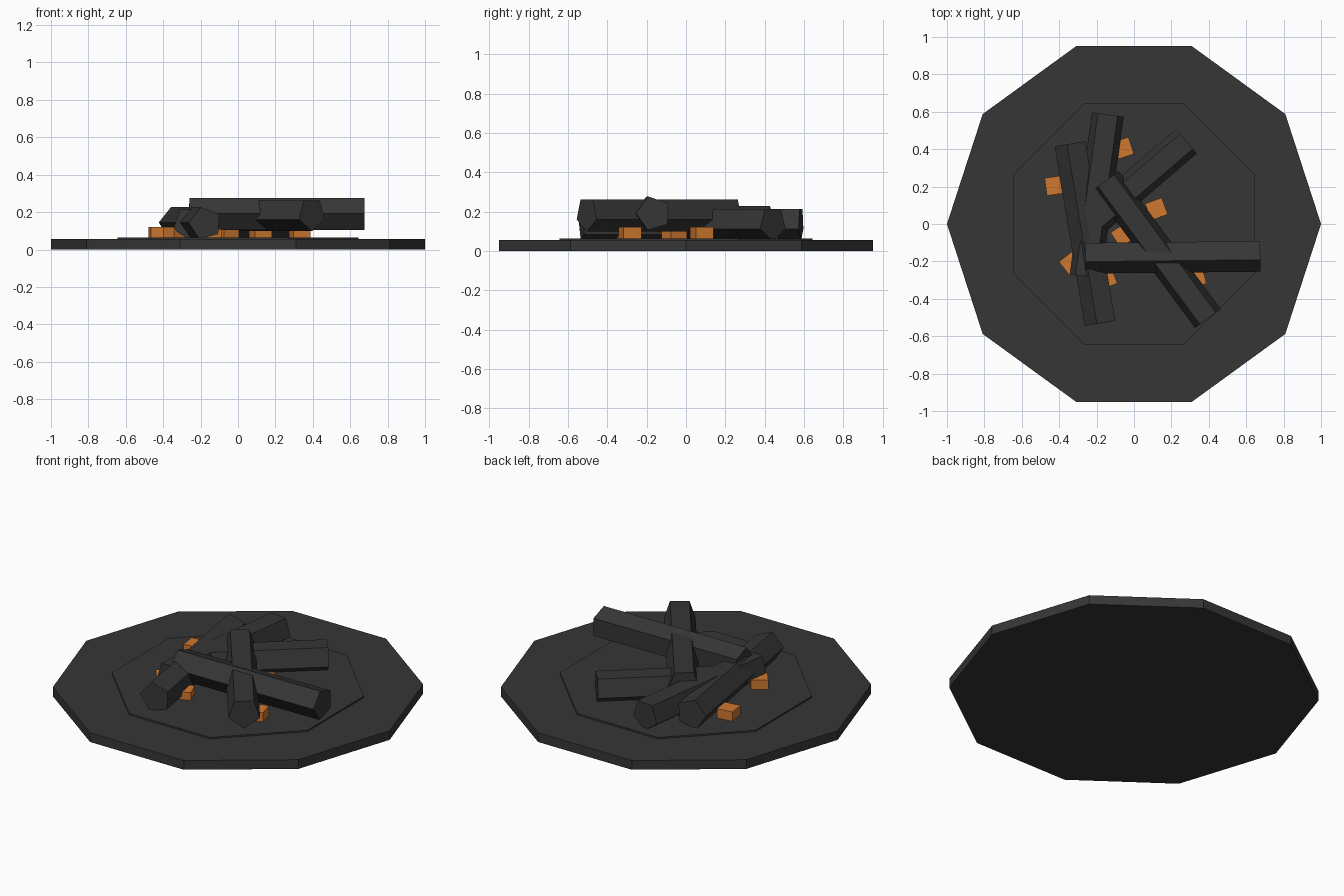
import bpy, bmesh, math
from mathutils import Vector, Matrix

if "Cube" in bpy.data.objects:
    bpy.data.objects.remove(bpy.data.objects["Cube"])


def material(name, rgb):
    m = bpy.data.materials.new(name)
    m.diffuse_color = (*rgb, 1)
    m.use_nodes = True
    m.node_tree.nodes["Principled BSDF"].inputs["Base Color"].default_value = m.diffuse_color
    return m


CHAR = material("charcoal", (0.037, 0.037, 0.037))
EMBER = material("ember_orange", (0.62, 0.19, 0.03))


def finish(name, bm, mat):
    bmesh.ops.recalc_face_normals(bm, faces=bm.faces)
    me = bpy.data.meshes.new(name)
    bm.to_mesh(me)
    bm.free()
    me.materials.append(mat)
    ob = bpy.data.objects.new(name, me)
    bpy.context.collection.objects.link(ob)
    return ob


def prism(name, rings, mat):
    """Closed loft between two rings of points."""
    bm = bmesh.new()
    a, b = ([bm.verts.new(p) for p in r] for r in rings)
    n = len(a)
    for i in range(n):
        j = (i + 1) % n
        bm.faces.new((a[i], a[j], b[j], b[i]))
    bm.faces.new(a)
    bm.faces.new(b)
    return finish(name, bm, mat)


def slab(name, sides, radius, turn, z0, z1):
    def ring(z):
        return [(radius * math.cos(turn + math.tau * i / sides),
                 radius * math.sin(turn + math.tau * i / sides), z) for i in range(sides)]
    prism(name, (ring(z0), ring(z1)), CHAR)


def log(name, start, end, z, turn, r=0.09):
    """Five-sided log lying level between two plan points."""
    p, q = Vector((*start, z)), Vector((*end, z))
    d = (q - p).normalized()
    side, up = Vector((-d.y, d.x, 0)), Vector((0, 0, 1))
    offs = [r * (side * math.cos(a) + up * math.sin(a))
            for a in (math.radians(turn + 72 * i) for i in range(5))]
    prism(name, ([p + o for o in offs], [q + o for o in offs]), CHAR)


def ember(name, x, y, turn, top, size=0.095):
    bm = bmesh.new()
    z0 = 0.04
    bmesh.ops.create_cube(bm, size=1, matrix=Matrix.Translation((x, y, (z0 + top) / 2))
                          @ Matrix.Rotation(math.radians(turn), 4, 'Z')
                          @ Matrix.Diagonal((size, size, top - z0, 1)))
    finish(name, bm, EMBER)


# Scorched ground: ten-sided disc with a thin eight-sided ash bed
slab("ground_disc", 10, 1.0, 0, 0, 0.055)
slab("ash_bed", 8, 0.697, math.radians(22.5), 0.03, 0.064)

# Burnt logs, lower layer then upper layer
log("lower_log_left", (-0.175, -0.53), (-0.335, 0.43), 0.14, 75)
log("lower_log_middle", (-0.26, -0.28), (-0.14, 0.585), 0.14, 54)
log("lower_log_right", (-0.27, -0.03), (0.28, 0.442), 0.14, 54)
log("upper_log_diagonal", (-0.15, 0.232), (0.395, -0.505), 0.188, 54)
log("upper_log_cross", (-0.26, -0.175), (0.675, -0.165), 0.19, 107)

# Glowing embers between the logs: x, y, turn, top height
for i, e in enumerate([(-0.425, 0.205, 8, 0.12), (-0.06, 0.405, 18, 0.11),
                       (0.12, 0.08, 20, 0.12), (-0.06, -0.06, 32, 0.12),
                       (-0.335, -0.21, 38, 0.12), (-0.15, -0.29, 22, 0.11),
                       (0.33, -0.285, 15, 0.12)]):
    ember(f"ember_{i + 1}", *e)
